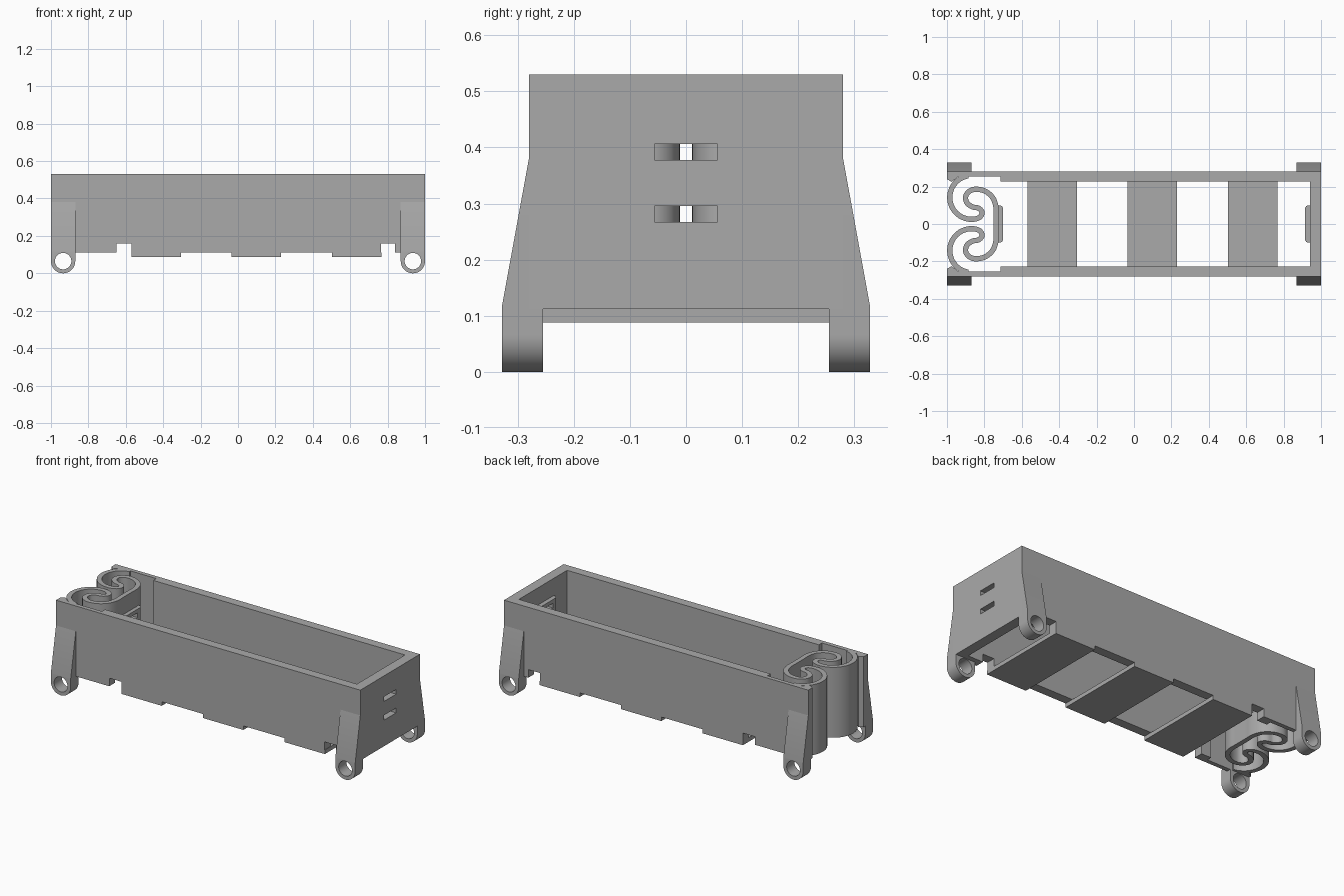
import bpy, bmesh, math
from mathutils import Vector, Matrix

cube = bpy.data.objects.get("Cube")
if cube:
    bpy.data.objects.remove(cube, do_unlink=True)

GREY = (0.40, 0.40, 0.40, 1)
mat = bpy.data.materials.new("plain grey")
mat.use_nodes = True
mat.diffuse_color = GREY
mat.node_tree.nodes["Principled BSDF"].inputs["Base Color"].default_value = GREY

TOP, BASE = 0.53, 0.112          # tray rim and underside heights
OUT, THIN, IN = 0.28, 0.255, 0.226   # side wall planes


def finish(name, bm):
    bmesh.ops.recalc_face_normals(bm, faces=bm.faces)
    mesh = bpy.data.meshes.new(name)
    bm.to_mesh(mesh)
    bm.free()
    mesh.materials.append(mat)
    obj = bpy.data.objects.new(name, mesh)
    bpy.context.scene.collection.objects.link(obj)
    return obj


def prism(name, points, lo, hi, axes="xyz"):
    """Extrude a flat profile; axes names profile u, profile v and the extrusion."""
    def place(u, v, w):
        d = dict(zip(axes, (u, v, w)))
        return (d["x"], d["y"], d["z"])
    bm = bmesh.new()
    a = [bm.verts.new(place(u, v, lo)) for u, v in points]
    b = [bm.verts.new(place(u, v, hi)) for u, v in points]
    bm.faces.new(a)
    bm.faces.new(b[::-1])
    n = len(a)
    for i in range(n):
        j = (i + 1) % n
        bm.faces.new((a[i], a[j], b[j], b[i]))
    return finish(name, bm)


def box(name, x, y, z):
    return prism(name, [(x[0], y[0]), (x[1], y[0]), (x[1], y[1]), (x[0], y[1])], *z)


def cut(obj, cutters):
    for c in cutters:
        m = obj.modifiers.new("cut", "BOOLEAN")
        m.operation, m.solver, m.object = "DIFFERENCE", "EXACT", c
    bpy.context.view_layer.update()
    done = obj.evaluated_get(bpy.context.evaluated_depsgraph_get())
    mesh = bpy.data.meshes.new_from_object(done)
    obj.modifiers.clear()
    obj.data = mesh
    for c in cutters:
        bpy.data.objects.remove(c, do_unlink=True)


def smooth(obj):
    bpy.ops.object.select_all(action="DESELECT")
    obj.select_set(True)
    bpy.context.view_layer.objects.active = obj
    bpy.ops.object.shade_smooth_by_angle(angle=math.radians(30))


def slots(x0, x1):
    return [box("slot_cutter", (x0, x1), (-0.056, 0.056), z)
            for z in ((0.267, 0.296), (0.378, 0.406))]


# Tray walls: a U-shaped plan, thinner beside the spring
half = [(-1, OUT), (-1, 0.24), (-0.975, 0.225), (-0.94, THIN),
        (-0.715, THIN), (-0.715, IN), (0.94, IN)]
plan = half + [(x, -y) for x, y in reversed(half)] + [(1, -OUT), (1, OUT)]
walls = prism("tray_walls", plan, BASE, TOP)
notches = [box("notch_cutter", x, (-0.4, 0.4), (0.05, 0.16))
           for x in ((-0.65, -0.57), (0.765, 0.84))]
cut(walls, notches + slots(0.9, 1.1))

# Floor slats
for i, x in enumerate((-0.57, -0.034, 0.502)):
    box(f"floor_slat_{i + 1}", (x, x + 0.265), (-OUT, OUT), (0.088, BASE))

# Legs with flared outer faces and a round foot with a hole
R, HOLE = 0.065, 0.044
for sx, xn in ((-1, "right"), (1, "left")):
    cx = sx * (1 - R)
    for sy, yn in ((-1, "front"), (1, "back")):
        side = [(THIN, 0), (0.328, 0), (0.328, 0.117), (OUT, 0.38), (THIN, 0.38)]
        leg = prism(f"{yn}_{xn}_leg", [(sy * y, z) for y, z in side],
                    cx - R, cx + R, "yzx")
        # square foot corners are trimmed to a half circle
        arc = [(cx + R * math.cos(t), R + R * math.sin(t))
               for t in (math.pi + math.pi * k / 32 for k in range(33))]
        frame = [(cx + 0.1, R), (cx + 0.1, -0.1), (cx - 0.1, -0.1), (cx - 0.1, R)]
        trim = prism("trim_cutter", arc + frame, -0.5, 0.5, "xzy")
        ring = [(cx + HOLE * math.cos(2 * math.pi * k / 48),
                 R + HOLE * math.sin(2 * math.pi * k / 48)) for k in range(48)]
        hole = prism("hole_cutter", ring, -0.5, 0.5, "xzy")
        cut(leg, [trim, hole])
        smooth(leg)


# Double-scroll spring: one ribbon swept along a mirrored path
def spline(pts, steps=7):
    p = [Vector(q) for q in pts]
    out = []
    for i in range(1, len(p) - 2):
        a, b, c, d = p[i - 1:i + 3]
        for k in range(steps):
            t = k / steps
            out.append(0.5 * (2 * b + (c - a) * t + (2 * a - 5 * b + 4 * c - d) * t * t
                              + (3 * b - a - 3 * c + d) * t ** 3))
    return out + [p[-2]]


def ribbon(name, path, width, lo, hi):
    left, right = [], []
    for i, p in enumerate(path):
        t = (path[min(i + 1, len(path) - 1)] - path[max(i - 1, 0)]).normalized()
        n = Vector((-t.y, t.x)) * width / 2
        left.append(tuple(p + n))
        right.append(tuple(p - n))
    return prism(name, left + right[::-1], lo, hi)


big = [(-0.868 + 0.117 * math.cos(t), 0.142 + 0.117 * math.sin(t))
       for t in (math.radians(75 + 24 * k) for k in range(9))]
curl = [(-0.83, 0.033), (-0.812, 0.06), (-0.83, 0.084), (-0.865, 0.092),
        (-0.894, 0.115), (-0.9, 0.148), (-0.88, 0.175), (-0.845, 0.186),
        (-0.795, 0.175), (-0.755, 0.14), (-0.738, 0.09), (-0.738, 0.04)]
upper = big + curl
path = spline(upper + [(x, -y) for x, y in reversed(upper)])
spring = ribbon("scroll_spring", path, 0.028, BASE, TOP)
cut(spring, slots(-0.77, -0.66))
smooth(spring)


# Strap pads around the slots, with rounded corners
def pad(name, x_back, x_face):
    c = 0.02 if x_face > x_back else -0.02
    prof = [(x_back, -0.1), (x_face - c, -0.1)]
    prof += [(x_face - c + c * math.sin(t), -0.08 - 0.02 * math.cos(t))
             for t in (math.pi / 2 * k / 6 for k in range(1, 7))]
    prof += [(x, -y) for x, y in reversed(prof)]
    obj = prism(name, prof, 0.245, 0.428)
    cut(obj, slots(min(x_back, x_face) - 0.02, max(x_back, x_face) + 0.02))
    smooth(obj)


pad("spring_pad", -0.726, -0.700)
pad("end_wall_pad", 0.941, 0.914)
